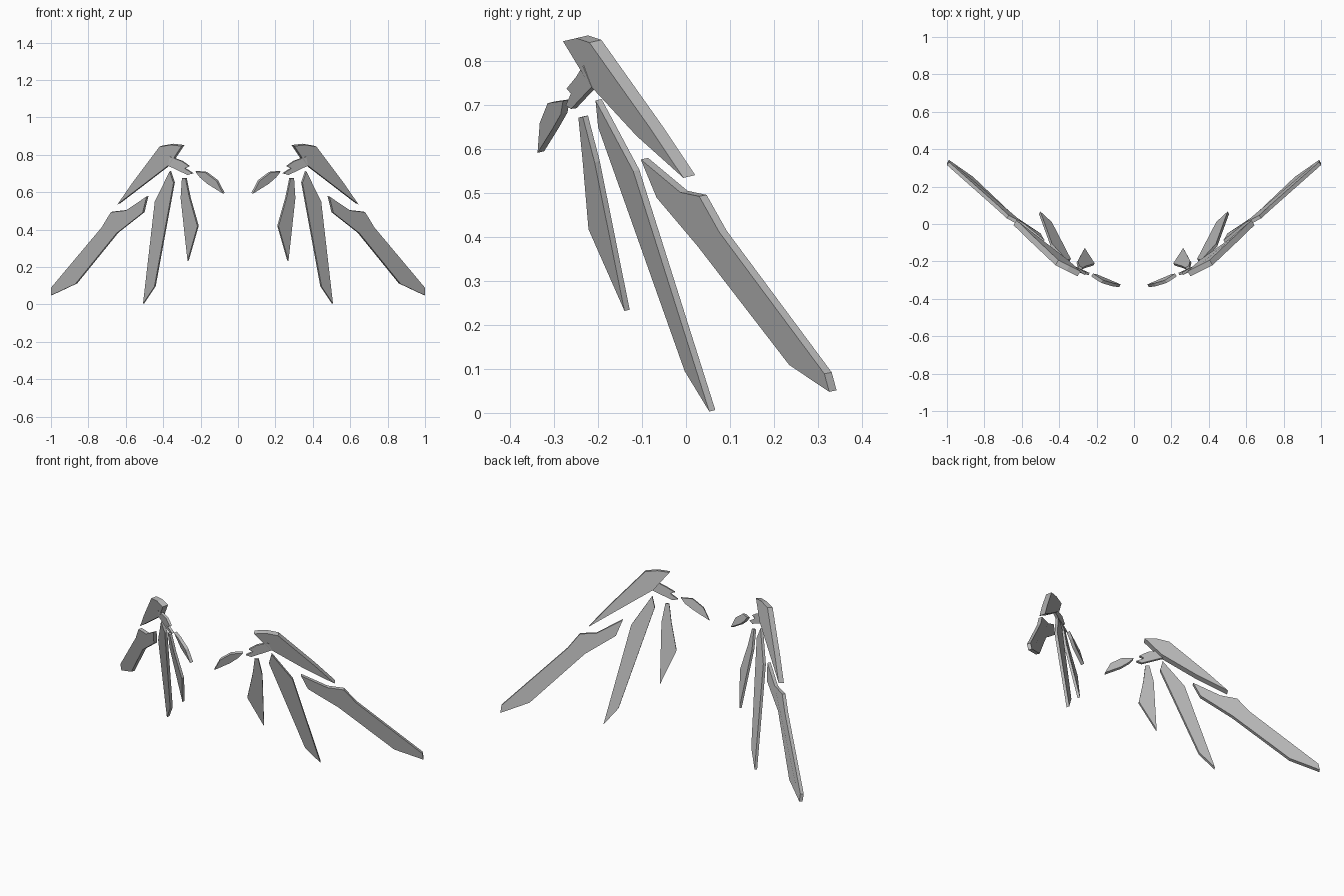
import bpy
import bmesh
from mathutils import Vector

default_cube = bpy.data.objects.get("Cube")
if default_cube:
    bpy.data.objects.remove(default_cube, do_unlink=True)

# One plain grey for every plate
grey = bpy.data.materials.new("plain_grey")
grey.use_nodes = True
grey.diffuse_color = (0.5, 0.5, 0.5, 1)
grey.node_tree.nodes["Principled BSDF"].inputs["Base Color"].default_value = grey.diffuse_color


def mirrored_plate(name, thickness, outline):
    """Thicken a front outline backwards and mirror it to the other side."""
    bm = bmesh.new()
    face = bm.faces.new([bm.verts.new(point) for point in outline])
    face.normal_update()
    if face.normal.y > 0:
        face.normal_flip()
        face.normal_update()
    offset = Vector(face.normal) * -thickness

    # The extruded copy becomes the back of the plate
    extruded = bmesh.ops.extrude_face_region(bm, geom=[face], use_keep_orig=True)
    back = [item for item in extruded["geom"] if isinstance(item, bmesh.types.BMVert)]
    bmesh.ops.translate(bm, verts=back, vec=offset)
    bmesh.ops.recalc_face_normals(bm, faces=bm.faces[:])

    mesh = bpy.data.meshes.new(name)
    bm.to_mesh(mesh)
    bm.free()
    mesh.materials.append(grey)
    plate = bpy.data.objects.new(name, mesh)
    bpy.context.collection.objects.link(plate)
    mirror = plate.modifiers.new("left_right_mirror", 'MIRROR')
    mirror.use_axis = (True, False, False)
    mirror.use_mirror_merge = False
    return plate


# Bent upper arm of the wing
mirrored_plate("upper_wing_arm", 0.032, [
    (.302, -.28, .846), (.36, -.25, .853), (.42, -.22, .843),
    (.565, -.083, .65), (.644, -.006, .535),
    (.52, -.112, .63), (.367, -.22, .747)])

# Long outer feather with a hooked root
mirrored_plate("outer_feather", 0.02, [
    (.489, -.103, .577), (.6, -.013, .502), (.68, .03, .493),
    (.73, .076, .411), (1, .315, .089), (1, .326, .048),
    (.87, .235, .109), (.65, .026, .38), (.51, -.067, .49)])

# Middle feather
mirrored_plate("middle_feather", 0.016, [
    (.366, -.206, .711), (.445, -.12, .55), (.508, .053, .003),
    (.447, -.003, .095), (.345, -.2, .65)])

# Short inner feather
mirrored_plate("inner_feather", 0.014, [
    (.281, -.245, .672), (.3, -.235, .674), (.307, -.208, .57),
    (.27, -.14, .232), (.217, -.222, .418), (.26, -.235, .57)])

# Notched shard below the arm
mirrored_plate("notched_shard", 0.014, [
    (.365, -.235, .79), (.3, -.25, .765), (.262, -.272, .738),
    (.285, -.262, .727), (.243, -.274, .7), (.27, -.262, .692),
    (.375, -.215, .742)])

# Curved claw nearest the middle
mirrored_plate("front_claw", 0.018, [
    (.228, -.28, .71), (.175, -.315, .705), (.115, -.333, .66),
    (.08, -.338, .592), (.165, -.305, .645), (.205, -.285, .68)])
